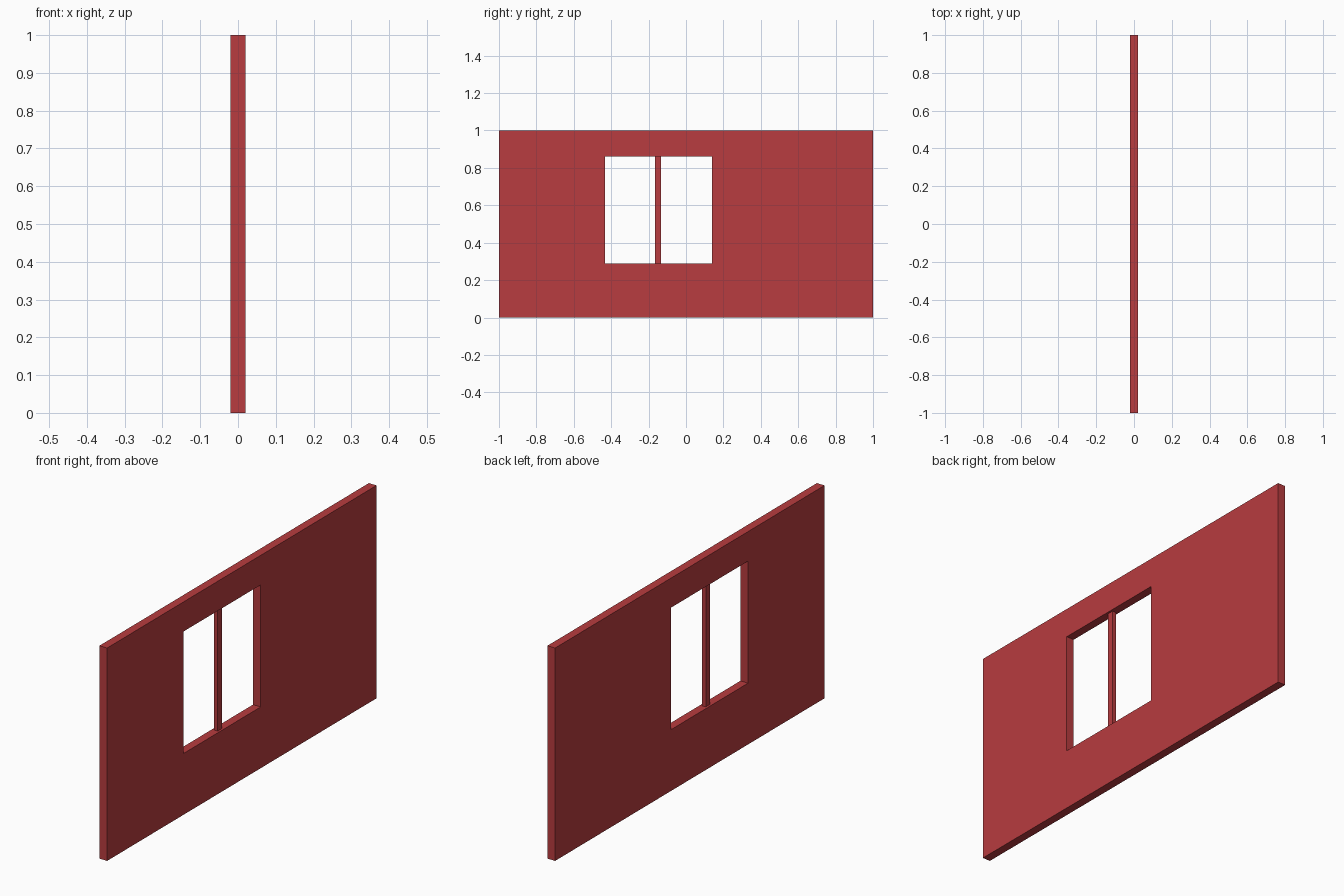
import bpy
import bmesh

if "Cube" in bpy.data.objects:
    bpy.data.objects.remove(bpy.data.objects["Cube"])

mat = bpy.data.materials.new("red")
mat.diffuse_color = (0.48, 0.045, 0.05, 1)
mat.use_nodes = True
mat.node_tree.nodes["Principled BSDF"].inputs["Base Color"].default_value = mat.diffuse_color

WALL = (-1.0, 1.0, 0.0, 1.0)            # y0, y1, z0, z1
WINDOW = (-0.432, 0.14, 0.288, 0.861)


def finish(bm, name):
    bmesh.ops.recalc_face_normals(bm, faces=bm.faces)
    me = bpy.data.meshes.new(name)
    bm.to_mesh(me)
    bm.free()
    me.materials.append(mat)
    ob = bpy.data.objects.new(name, me)
    bpy.context.collection.objects.link(ob)
    return ob


def loop(bm, rect, x):
    y0, y1, z0, z1 = rect
    return [bm.verts.new((x, y, z)) for y, z in ((y0, z0), (y1, z0), (y1, z1), (y0, z1))]


def extrude_x(bm, depth):
    ret = bmesh.ops.extrude_face_region(bm, geom=bm.faces[:], use_keep_orig=True)
    verts = [g for g in ret["geom"] if isinstance(g, bmesh.types.BMVert)]
    bmesh.ops.translate(bm, verts=verts, vec=(depth, 0, 0))


# wall panel: ring of quads around the window opening, given thickness
bm = bmesh.new()
outer, inner = loop(bm, WALL, -0.02), loop(bm, WINDOW, -0.02)
for i in range(4):
    j = (i + 1) % 4
    bm.faces.new((outer[i], outer[j], inner[j], inner[i]))
extrude_x(bm, 0.04)
finish(bm, "wall_panel")

# window mullion: thinner upright bar in the middle of the opening
bm = bmesh.new()
bm.faces.new(loop(bm, (-0.165, -0.133, WINDOW[2], WINDOW[3]), -0.01))
extrude_x(bm, 0.02)
finish(bm, "window_mullion")
